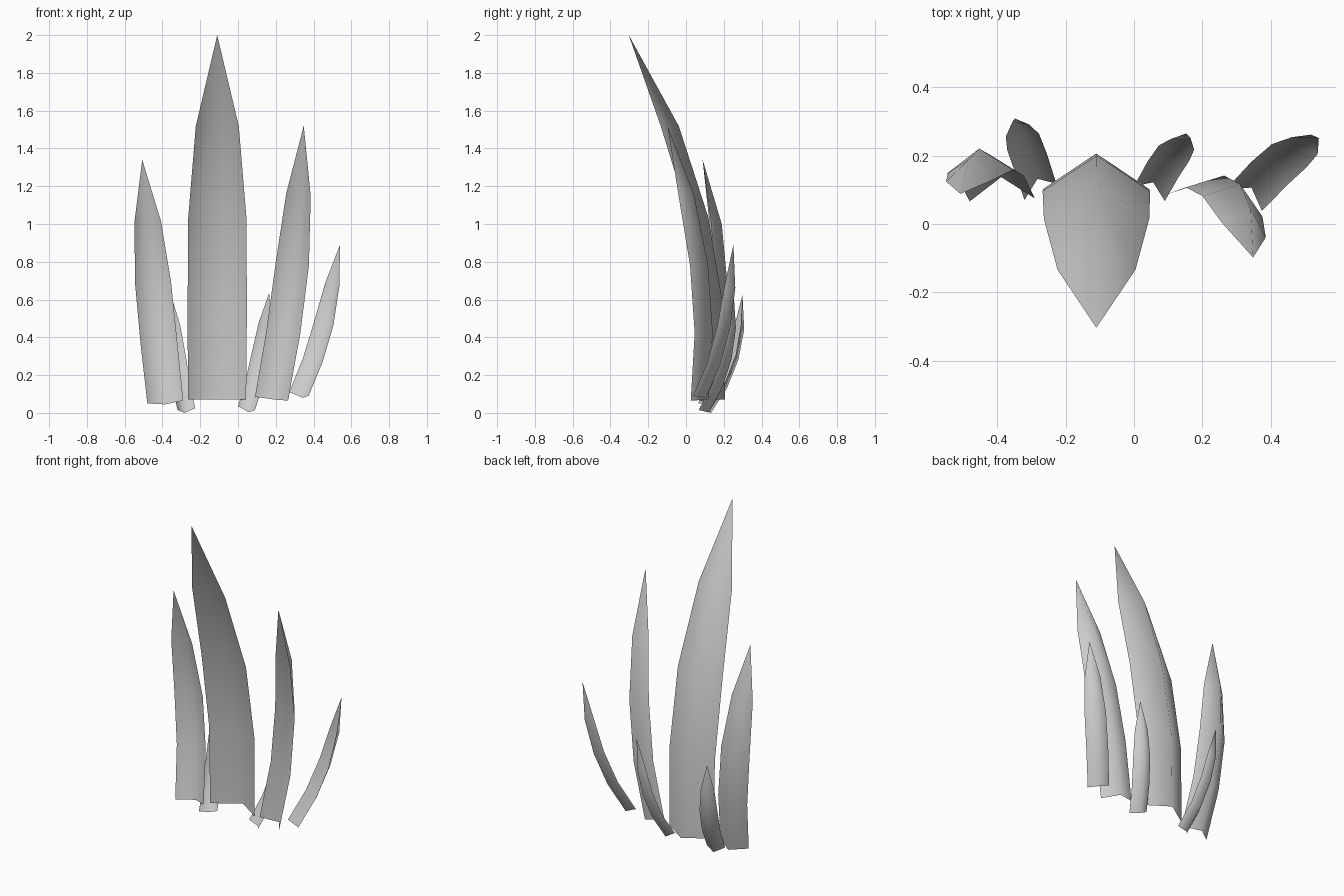
import bpy
from mathutils import Vector

if "Cube" in bpy.data.objects:
    bpy.data.objects.remove(bpy.data.objects["Cube"])

# Shared blade template: (height fraction, relative width, ridge depth, backward bow)
RINGS = [(0.0, 1.0, 1.0, 0.0), (0.25, 1.02, 1.0, 0.92),
         (0.5, 1.0, 1.0, 1.12), (0.75, 0.74, 0.93, 0.66)]


def blade(name, left, right, ridge, tip):
    """Folded, bowed leaf spanned by its base corners, base ridge and tip."""
    left, right, ridge, tip = map(Vector, (left, right, ridge, tip))
    base = (left + right) / 2
    half = (right - left) / 2
    depth = ridge - base
    verts, faces = [], []
    for t, width, fold, bow in RINGS:
        mid = base.lerp(tip, t) + depth * bow
        verts += [mid - half * width, mid + depth * fold, mid + half * width]
    verts.append(tip)
    for r in range(len(RINGS) - 1):
        for c in range(2):
            a = r * 3 + c
            faces.append((a, a + 1, a + 4, a + 3))
    last = len(verts) - 1
    faces += [(last - 3, last - 2, last), (last - 2, last - 1, last)]
    mesh = bpy.data.meshes.new(name)
    mesh.from_pydata(verts, [], faces)
    mesh.shade_smooth()
    obj = bpy.data.objects.new(name, mesh)
    bpy.context.collection.objects.link(obj)
    return obj


# Tall centre blade
blade("centre_blade", (-0.265, 0.103, 0.07), (0.043, 0.103, 0.07),
      (-0.11, 0.206, 0.07), (-0.11, -0.303, 2.0))
# Medium blades either side
blade("left_blade", (-0.48, 0.066, 0.05), (-0.29, 0.075, 0.065),
      (-0.388, 0.137, 0.045), (-0.507, 0.088, 1.34))
blade("right_blade", (0.09, 0.085, 0.085), (0.265, 0.025, 0.065),
      (0.2, 0.12, 0.07), (0.348, -0.098, 1.52))
# Small outer and rear blades
blade("rear_left_small_blade", (-0.32, 0.07, 0.015), (-0.227, 0.118, 0.025),
      (-0.282, 0.132, 0.0), (-0.355, 0.299, 0.625))
blade("rear_right_small_blade", (0.0, 0.11, 0.035), (0.09, 0.067, 0.015),
      (0.056, 0.122, 0.004), (0.165, 0.252, 0.635))
blade("outer_right_blade", (0.272, 0.105, 0.11), (0.374, 0.038, 0.09),
      (0.343, 0.106, 0.08), (0.54, 0.251, 0.89))
